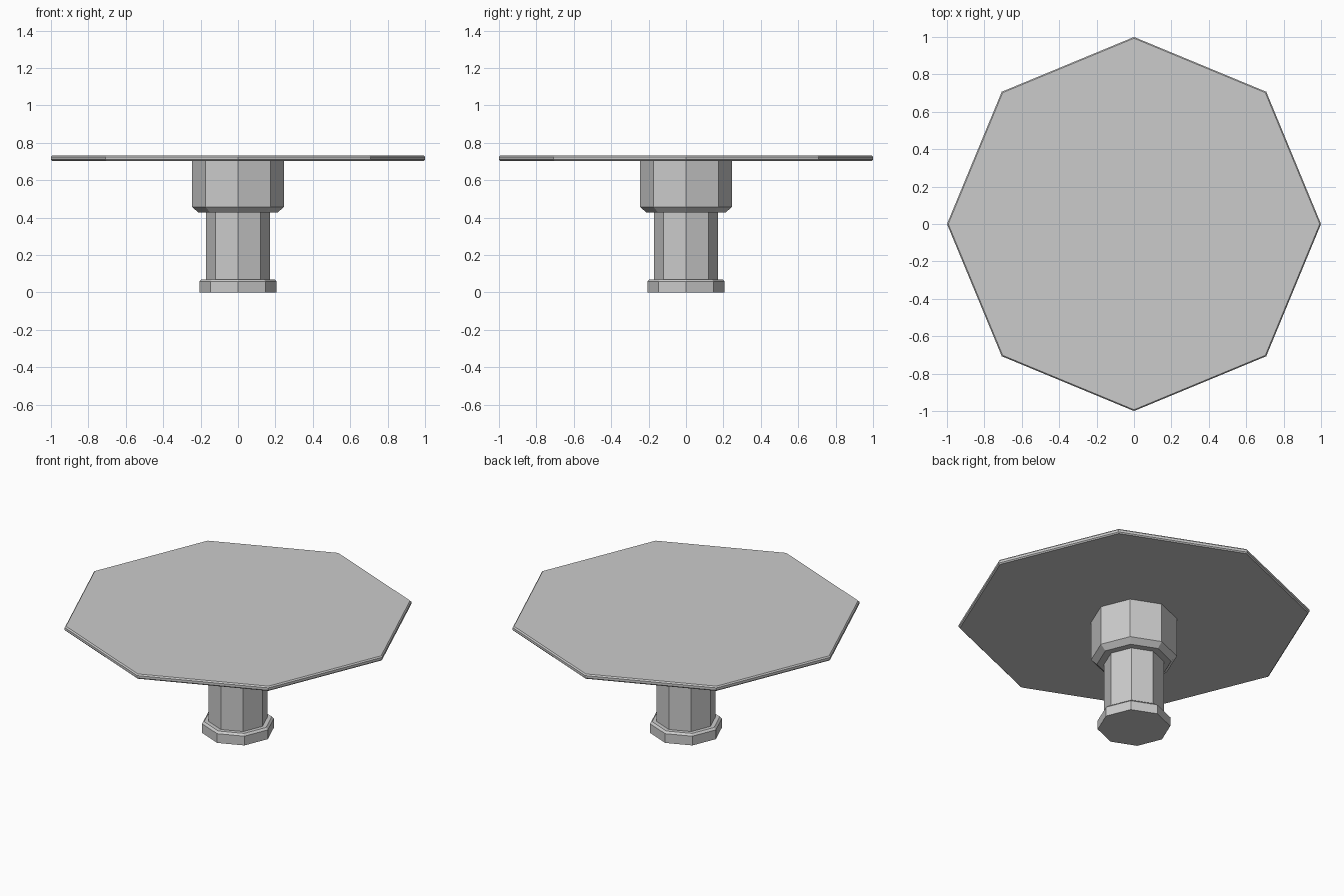
import bpy
import bmesh
from math import cos, sin, pi

cube = bpy.data.objects.get("Cube")
if cube:
    bpy.data.objects.remove(cube, do_unlink=True)

SIDES = 8

grey = bpy.data.materials.new("plain_grey")
grey.use_nodes = True
colour = (0.6, 0.6, 0.6, 1)
grey.diffuse_color = colour
grey.node_tree.nodes["Principled BSDF"].inputs["Base Color"].default_value = colour


def turned(name, profile):
    """Flat-sided octagonal solid from (radius, height) pairs, bottom to top."""
    bm = bmesh.new()
    rings = [[bm.verts.new((r * cos(2 * pi * i / SIDES), r * sin(2 * pi * i / SIDES), z))
              for i in range(SIDES)] for r, z in profile]
    bm.faces.new(rings[0][::-1])
    bm.faces.new(rings[-1])
    for low, high in zip(rings, rings[1:]):
        for i in range(SIDES):
            j = (i + 1) % SIDES
            bm.faces.new((low[i], low[j], high[j], high[i]))
    mesh = bpy.data.meshes.new(name)
    bm.to_mesh(mesh)
    bm.free()
    mesh.materials.append(grey)
    obj = bpy.data.objects.new(name, mesh)
    bpy.context.collection.objects.link(obj)
    return obj


# Foot with a chamfered upper rim
turned("foot", [(0.207, 0), (0.207, 0.058), (0.195, 0.07)])
# Straight stem
turned("stem", [(0.17, 0.06), (0.17, 0.44)])
# Wide collar with a chamfered lower rim
turned("collar", [(0.212, 0.426), (0.245, 0.457), (0.245, 0.71)])
# Thin table top with softened edges
turned("table_top", [(0.993, 0.703), (1, 0.71), (1, 0.725), (0.993, 0.733)])
